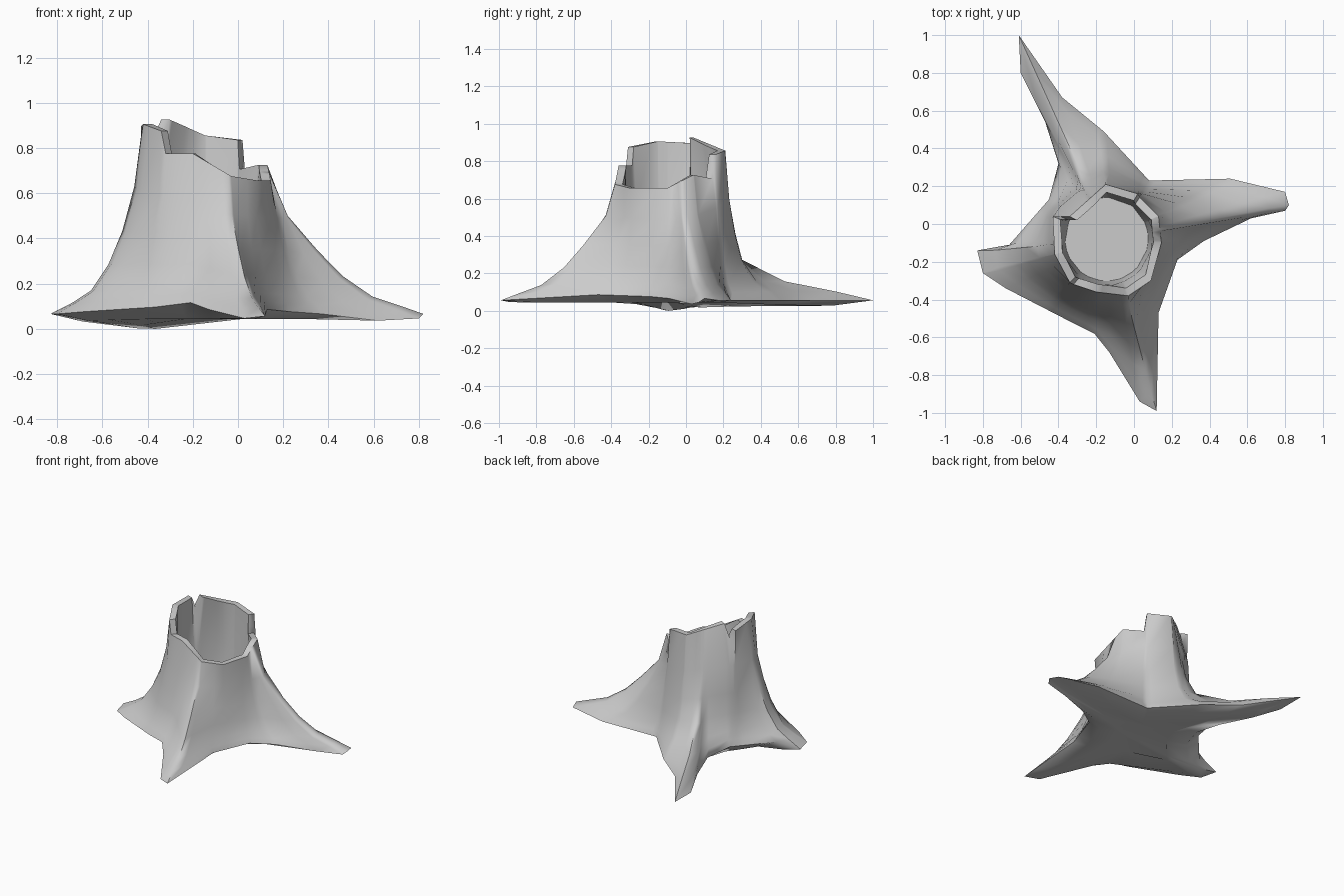
import bpy, bmesh
from math import atan2, cos, sin, exp, radians, degrees, tau

if "Cube" in bpy.data.objects:
    bpy.data.objects.remove(bpy.data.objects["Cube"])

CX, CY = -0.12, -0.08   # trunk axis

# Ground outline with four roots, counter-clockwise (x, y, z)
outline = [(.82, .10, .07), (.80, .17, .06), (.51, .24, .06), (.08, .23, .06),
           (-.16, .49, .06), (-.38, .67, .06), (-.61, 1.0, .06), (-.60, .80, .05),
           (-.47, .54, .05), (-.40, .32, .07), (-.45, .13, .09), (-.66, -.11, .09),
           (-.83, -.14, .07), (-.80, -.26, .07), (-.68, -.34, .08), (-.37, -.50, .10),
           (-.21, -.58, .12), (-.13, -.68, .09), (.03, -.94, .05), (.12, -.99, .06),
           (.13, -.47, .09), (.23, -.19, .08), (.37, -.09, .07), (.62, .03, .04),
           (.80, .07, .05)]

# Broken rim with three steps (x, y, z)
rim = [(.145, -.10, .66), (.13, .04, .73), (.03, .14, .71), (.02, .16, .84),
       (-.15, .21, .86), (-.34, .04, .93), (-.39, .04, .82), (-.43, .04, .90),
       (-.42, -.16, .91), (-.34, -.31, .88), (-.32, -.32, .78), (-.20, -.36, .78),
       (-.03, -.38, .68), (.09, -.30, .66)]

# Flare of the bark at each height fraction: front/right, back and left roots
levels = [0, .06, .12, .27, .45, .70]
flare_main = [1, .86, .67, .47, .31, .11]
flare_back = [1, .80, .42, .10, .03, -.02]
flare_left = [1, .78, .56, .35, .19, .05]


def angle(p):
    return atan2(p[1] - CY, p[0] - CX) % tau


def bump(a, centre, width):
    return exp(-((degrees(a) - centre) / width) ** 2)


def sample(poly, a):
    """Radius and height where a ray at angle a crosses the polygon."""
    dx, dy = cos(a), sin(a)
    for p, q in zip(poly, poly[1:] + poly[:1]):
        a0 = angle(p)
        if (a - a0) % tau <= (angle(q) - a0) % tau + 1e-7:
            px, py, ex, ey = p[0] - CX, p[1] - CY, q[0] - p[0], q[1] - p[1]
            t = (py * dx - px * dy) / (ex * dy - ey * dx)
            return (px + t * ex) * dx + (py + t * ey) * dy, p[2] + t * (q[2] - p[2])


angles = sorted({round(angle(p), 5) for p in outline + rim})
bm = bmesh.new()


def ring(fn):
    verts = []
    for a in angles:
        r, z = fn(a)
        verts.append(bm.verts.new((CX + r * cos(a), CY + r * sin(a), z)))
    return verts


def trunk_radius(a):
    return .295 - .025 * cos(a)


def bark(i):
    """Wall ring i, blending the flares by direction."""
    def fn(a):
        r0, z0 = sample(outline, a)
        r1, z1 = trunk_radius(a), .78 - .1 * cos(a) + .05 * sin(a)
        wb, wl = bump(a, 118, 26), bump(a, 190, 25)
        wm = max(0, 1 - wb - wl)
        t = (wb * flare_back[i] + wl * flare_left[i] + wm * flare_main[i]) / (wb + wl + wm)
        return r1 + (r0 - r1) * t, z0 + (z1 - z0) * levels[i]
    return fn


def belly(a):
    return sample(outline, a)[0] * .45, .055 - .055 * bump(a, 175, 30)


def root_soles(a):
    return sample(outline, a)[0] * .8, .048 - .026 * bump(a, 145, 45)


def inner_rim(a):
    r, z = sample(rim, a)
    return r - .042, z


def inner_wall(a):
    return trunk_radius(a) - .055, .55


def inner_floor(a):
    return trunk_radius(a) - .075, .25


# Underside, bark, rim lip and hollow as one continuous skin
rings = [ring(belly), ring(root_soles)]
walls = [ring(bark(i)) for i in range(len(levels))]
rings += walls + [ring(lambda a: sample(rim, a))]
rings += [ring(fn) for fn in (inner_rim, inner_wall, inner_floor)]
n = len(angles)
for lo, hi in zip(rings, rings[1:]):
    for i in range(n):
        j = (i + 1) % n
        bm.faces.new((lo[i], lo[j], hi[j], hi[i]))
bm.faces.new(rings[0][::-1])
bm.faces.new(rings[-1])
bmesh.ops.recalc_face_normals(bm, faces=bm.faces)

# Round off the root crests
bmesh.ops.smooth_vert(bm, verts=[v for w in walls[1:5] for v in w], factor=.3,
                      use_axis_x=True, use_axis_y=True, use_axis_z=True)

# Stand on the ground
low = min(v.co.z for v in bm.verts)
for v in bm.verts:
    v.co.z -= low

mesh = bpy.data.meshes.new("hollow_tree_stump")
bm.to_mesh(mesh)
bm.free()
stump = bpy.data.objects.new("hollow_tree_stump", mesh)
bpy.context.collection.objects.link(stump)
bpy.context.view_layer.objects.active = stump
stump.select_set(True)
bpy.ops.object.shade_smooth_by_angle(angle=radians(60))
